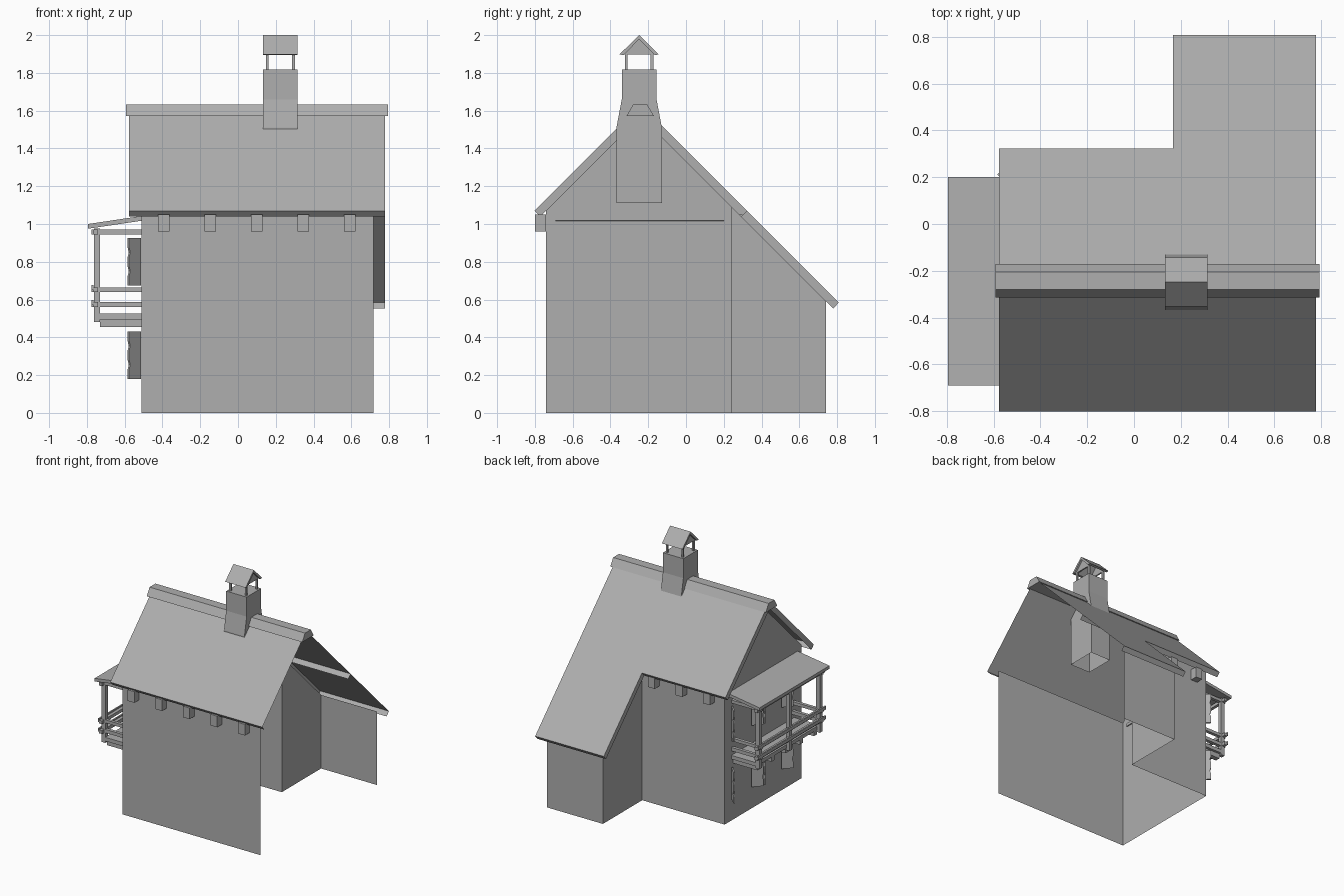
import bpy, math
from mathutils import Vector

if "Cube" in bpy.data.objects:
    bpy.data.objects.remove(bpy.data.objects["Cube"])

RY = -0.24            # y of the ridge
WX0, WX1 = -0.512, 0.718

grey = bpy.data.materials.new("mid_grey")
grey.diffuse_color = (0.425, 0.425, 0.425, 1)
grey.use_nodes = True
grey.node_tree.nodes["Principled BSDF"].inputs["Base Color"].default_value = grey.diffuse_color


def mesh(name, verts, faces):
    me = bpy.data.meshes.new(name)
    me.from_pydata([tuple(v) for v in verts], [], faces)
    me.materials.append(grey)
    me.update()
    ob = bpy.data.objects.new(name, me)
    bpy.context.collection.objects.link(ob)
    return ob


def extrude(name, pts, d):
    """Closed prism: a planar outline swept along the vector d."""
    n = len(pts)
    a = [Vector(p) for p in pts]
    # wind the outline so that all normals point outwards
    nrm = sum((a[i].cross(a[(i + 1) % n]) for i in range(n)), Vector())
    if nrm.dot(Vector(d)) < 0:
        a.reverse()
    faces = [list(range(n))[::-1], list(range(n, 2 * n))]
    faces += [[i, (i + 1) % n, n + (i + 1) % n, n + i] for i in range(n)]
    return mesh(name, a + [p + Vector(d) for p in a], faces)


def prism_x(name, prof, x0, x1):
    return extrude(name, [(x0, y, z) for y, z in prof], (x1 - x0, 0, 0))


def box(name, x0, x1, y0, y1, z0, z1):
    return prism_x(name, [(y0, z0), (y1, z0), (y1, z1), (y0, z1)], x0, x1)


def under(y):
    """Height of the wall tops below the roof."""
    return 1.572 - abs(y - RY)


# Thin walls, right end left open
def wall_y(name, x0, x1, y):
    z = under(y)
    mesh(name, [(x0, y, 0), (x1, y, 0), (x1, y, z), (x0, y, z)],
         [[0, 1, 2, 3] if y < 0 else [3, 2, 1, 0]])


def wall_x(name, x, ys):
    pts = [(x, ys[0], 0)] + [(x, y, under(y)) for y in ys] + [(x, ys[-1], 0)]
    mesh(name, pts, [list(range(len(pts)))])


wall_y("front_wall", WX0, WX1, -0.74)
wall_y("back_wall", WX0, 0.222, 0.24)
wall_y("lean_to_back_wall", 0.222, WX1, 0.74)
wall_x("left_gable_wall", WX0, [-0.74, RY, 0.24])
wall_x("lean_to_side_wall", 0.222, [0.24, 0.74])


# Roof shells: top sheet, eave strip and left verge strip, open underneath
def roof(name, prof, x0, x1):
    v = [(x, y, z) for x in (x0, x1) for y, z in prof]
    faces = [[0, 1, 5, 4], [1, 2, 6, 5], [0, 3, 2, 1]]
    if prof[1][0] < prof[0][0]:
        faces = [f[::-1] for f in faces]
    mesh(name, v, [f[::-1] for f in faces])


for name, s in (("front_roof", -1), ("back_roof", 1)):
    roof(name, [(RY, 1.632), (RY + s * 0.562, 1.07), (RY + s * 0.533, 1.039),
                (RY, 1.572)], -0.577, 0.778)
roof("lean_to_roof", [(0.322, 1.07), (0.808, 0.584), (0.78, 0.552), (0.293, 1.039)],
     0.167, 0.778)
prism_x("ridge_cap", [(-0.315, 1.572), (-0.17, 1.572), (-0.205, 1.632), (-0.28, 1.632)],
        -0.592, 0.793)

# Rafter ends under the eaves
for i in range(5):
    x = -0.393 + i * 0.246
    box("front_rafter_end", x - 0.03, x + 0.03, -0.8, -0.74, 0.96, 1.05)
    if i < 3:
        box("back_rafter_end", x - 0.03, x + 0.03, 0.24, 0.30, 0.96, 1.05)

# Chimney: tapered shaft, open at the bottom
CX0, CX1, CY = 0.133, 0.315, -0.248
rings = [(0.12, 1.11), (0.12, 1.512), (0.092, 1.66), (0.092, 1.817)]
cv, cf = [], []
for h, z in rings:
    cv += [(CX0, CY - h, z), (CX1, CY - h, z), (CX1, CY + h, z), (CX0, CY + h, z)]
for r in range(3):
    for i in range(4):
        j = (i + 1) % 4
        cf.append([r * 4 + i, r * 4 + j, r * 4 + 4 + j, r * 4 + 4 + i])
cf.append([12, 13, 14, 15])
mesh("chimney", cv, cf)

# Chimney hood on four posts, with closed gables
for px in (0.155, 0.294):
    for py in (CY - 0.068, CY + 0.068):
        box("hood_post", px - 0.007, px + 0.007, py - 0.007, py + 0.007, 1.81, 1.92)
    prism_x("hood_gable", [(CY - 0.08, 1.897), (CY + 0.08, 1.897), (CY, 1.979)],
            px - 0.006, px + 0.006)
for s in (-1, 1):
    prism_x("hood_roof", [(CY, 2.0), (CY + s * 0.105, 1.897), (CY + s * 0.082, 1.895),
                          (CY, 1.978)], CX0, CX1)

# Balcony roof, floor and joists
BY = -0.245
extrude("balcony_roof", [(-0.795, -0.69, 1.0), (-0.795, -0.69, 0.975),
                         (-0.505, -0.69, 1.018), (-0.505, -0.69, 1.043)], (0, 0.89, 0))
box("balcony_floor", -0.735, WX0, BY - 0.4, BY + 0.4, 0.495, 0.525)
for i in range(5):
    y = BY + (i - 2) * 0.18
    box("balcony_joist", -0.73, WX0, y - 0.02, y + 0.02, 0.455, 0.495)

# Balcony posts and rails
for k in (-1, 0, 1):
    y = BY + k * 0.385
    box("balcony_post", -0.763, -0.73, y - 0.016, y + 0.016, 0.48, 0.975)
for z0, z1 in ((0.56, 0.588), (0.64, 0.665), (0.945, 0.97)):
    box("long_rail", -0.765, -0.74, BY - 0.43, BY + 0.43, z0, z1)
    for s in (-1, 1):
        y = BY + s * 0.385
        box("side_rail", -0.776, WX0, y - 0.013, y + 0.013, z0, z1)
for z0 in (0.572, 0.65):
    box("outer_rail", -0.776, -0.765, BY - 0.43, BY + 0.43, z0, z0 + 0.026)

# Open shutters with a shaped outer edge, two windows on each floor
outline = [(0, 0), (0.088, 0), (0.088, 0.05), (0.08, 0.075), (0.088, 0.10), (0.088, 0.15),
           (0.08, 0.175), (0.088, 0.20), (0.088, 0.25), (0, 0.25)]
c = math.sqrt(0.5)
for z in (0.18, 0.675):
    for hinge, s in ((0.15, 1), (-0.09, -1), (-0.24, 1), (-0.47, -1)):
        extrude("shutter", [(WX0 - 0.01 - u * c, hinge + s * u * c, z + v)
                            for u, v in outline], (0.008, s * 0.008, 0))
